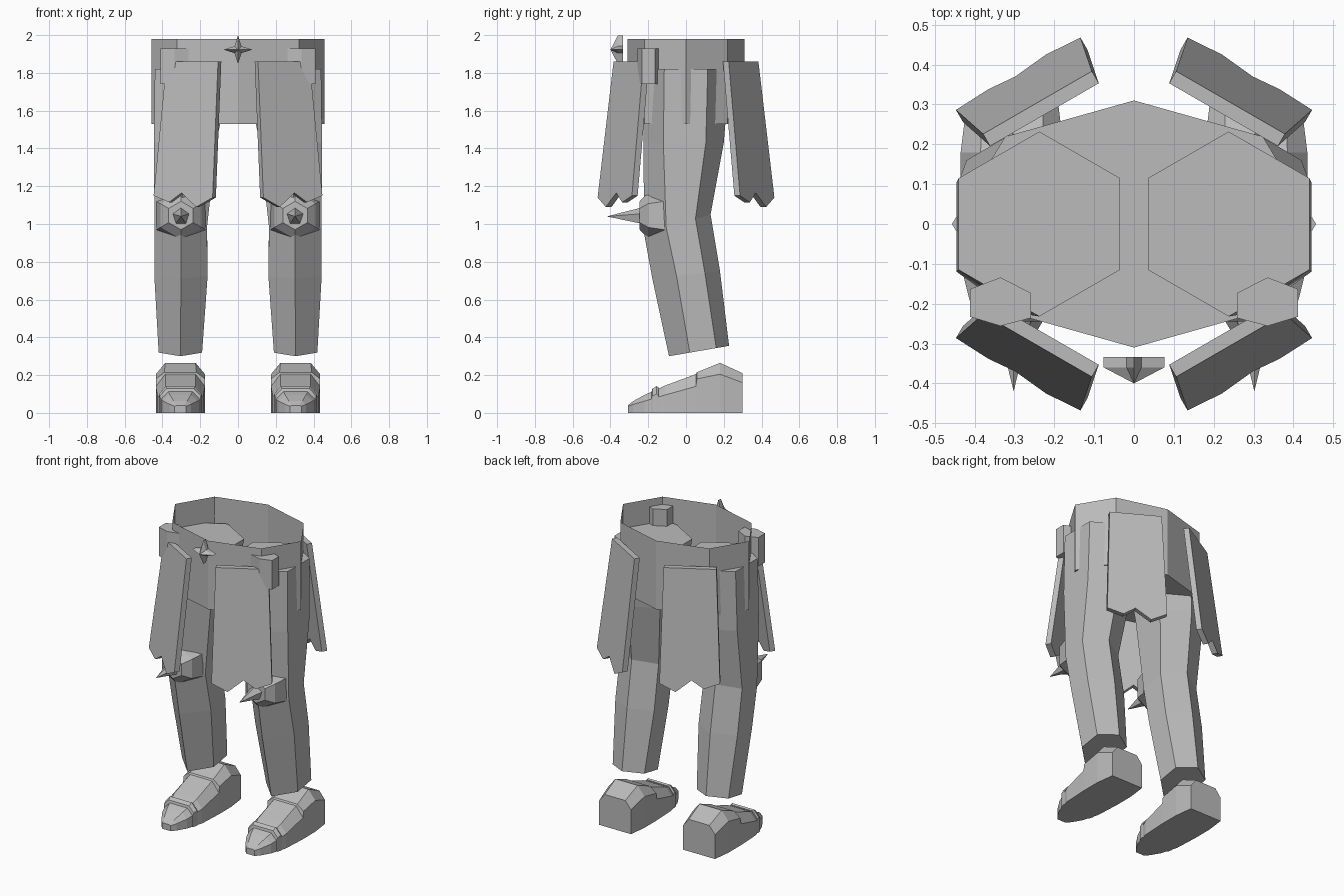
import bpy, bmesh, math
from mathutils import Vector

if "Cube" in bpy.data.objects:
    bpy.data.objects.remove(bpy.data.objects["Cube"])

grey = bpy.data.materials.new("plain_grey")
grey.diffuse_color = (0.5, 0.5, 0.5, 1)
grey.use_nodes = True
grey.node_tree.nodes["Principled BSDF"].inputs["Base Color"].default_value = grey.diffuse_color


def make(name, verts, faces, sx=1, sy=1, fix=True):
    """Mesh object from points and faces, mirrored by sx / sy."""
    me = bpy.data.meshes.new(name)
    me.from_pydata([(x * sx, y * sy, z) for x, y, z in verts], [], faces)
    me.materials.append(grey)
    if fix:
        bm = bmesh.new()
        bm.from_mesh(me)
        bmesh.ops.recalc_face_normals(bm, faces=bm.faces)
        bm.to_mesh(me)
        bm.free()
    ob = bpy.data.objects.new(name, me)
    bpy.context.collection.objects.link(ob)
    return ob


def loft(name, rings, sx=1, sy=1, start=True, end=True, fix=True):
    """Skin a list of equal-length rings, with optional end caps."""
    n = len(rings[0])
    verts = [p for r in rings for p in r]
    faces = [(k * n + i, k * n + (i + 1) % n, (k + 1) * n + (i + 1) % n, (k + 1) * n + i)
             for k in range(len(rings) - 1) for i in range(n)]
    if start:
        faces.append(tuple(reversed(range(n))))
    if end:
        faces.append(tuple(range((len(rings) - 1) * n, len(rings) * n)))
    return make(name, verts, faces, sx, sy, fix)


def spike(name, base, tip, sx=1):
    n = len(base)
    faces = [(i, (i + 1) % n, n) for i in range(n)] + [tuple(range(n))]
    return make(name, base + [tip], faces, sx)


def circle_xz(cx, cz, y, r, n, turn=90):
    return [(cx + r * math.cos(math.radians(turn) + 2 * math.pi * i / n), y,
             cz + r * math.sin(math.radians(turn) + 2 * math.pi * i / n)) for i in range(n)]


# Waist: eight-sided band, open on top, with a floor
def waist_ring(z):
    return [(0.457 * math.cos(math.pi * i / 4), 0.31 * math.sin(math.pi * i / 4), z) for i in range(8)]


loft("waist", [waist_ring(1.53), waist_ring(1.98)], end=False, fix=False)

# Belt ornament: four-pointed star plate with a raised point
star = [(r * math.cos(math.pi * i / 4), r * math.sin(math.pi * i / 4))
        for i in range(8) for r in [0.076 if i % 2 == 0 else 0.026]]
back, front = [[(x, y, 1.923 + z) for x, z in star] for y in (-0.334, -0.36)]
loft("star_plate", [back, front], end=False)
spike("star_point", front, (0, -0.40, 1.923))


# Leg ring: centre x, half width, four y stations, z at front and at back
def leg_ring(cx, hw, yf, ymf, ymb, yb, zf, zb):
    pts = [(0, yf), (hw, ymf), (hw, ymb), (0, yb), (-hw, ymb), (-hw, ymf)]
    return [(cx + x, y, zf + (zb - zf) * (y - yf) / (yb - yf)) for x, y in pts]


leg = [leg_ring(0.305, 0.115, -0.09, 0.02, 0.16, 0.228, 0.30, 0.355),
       leg_ring(0.302, 0.141, -0.178, -0.05, 0.10, 0.18, 0.71, 0.75),
       leg_ring(0.303, 0.139, -0.222, -0.105, 0.05, 0.13, 0.95, 1.05),
       leg_ring(0.280, 0.165, -0.225, -0.12, 0.105, 0.20, 1.43, 1.43),
       leg_ring(0.2375, 0.2025, -0.232, -0.115, 0.115, 0.232, 1.82, 1.82)]


# Foot ring: y, half width, shoulder height, top height, top half width
def foot_ring(y, w, sz, tz, tw):
    return [(0.305 + x, y, z) for x, z in
            [(-w, 0), (w, 0), (w, sz), (tw, tz), (-tw, tz), (-w, sz)]]


foot = [foot_ring(*a) for a in [
    (0.30, 0.115, 0.16, 0.21, 0.075), (0.18, 0.13, 0.205, 0.265, 0.08),
    (0.058, 0.13, 0.18, 0.215, 0.085), (0.052, 0.13, 0.14, 0.205, 0.08),
    (-0.11, 0.122, 0.095, 0.145, 0.08), (-0.22, 0.09, 0.062, 0.095, 0.055),
    (-0.28, 0.055, 0.045, 0.062, 0.035), (-0.307, 0.03, 0.035, 0.04, 0.018)]]
band = [foot_ring(*a) for a in [
    (-0.145, 0.114, 0.092, 0.135, 0.078), (-0.155, 0.114, 0.10, 0.142, 0.078),
    (-0.178, 0.109, 0.09, 0.128, 0.073), (-0.182, 0.106, 0.08, 0.112, 0.07)]]

# Hanging plate: tilted slab turned 30 degrees, ragged lower edge
T = Vector((math.cos(math.radians(30)), 0.5, 0))
N = Vector((0.5, -math.cos(math.radians(30)), 0))
EDGE = [(0, 1.14), (0.27, 1.09), (0.53, 1.165), (0.73, 1.115), (1, 1.15)]


def plate_side(inset):
    pts = []
    for f, z in [(1, 1.86), (0, 1.86)] + EDGE:
        drop = (1.86 - z) / 0.74
        lo, hi = -0.10 - 0.018 * drop, 0.215 + 0.03 * drop
        p = T * (lo + (hi - lo) * f) + N * (0.385 + 0.09 * drop - inset)
        pts.append((p.x, p.y, z))
    return pts


# Belt post: flattened hexagonal prism
post = [[(0.335 + x, -0.196 + y, z) for x, y in
         [(0, -0.06), (0.076, -0.037), (0.076, 0.033), (0, 0.062), (-0.076, 0.023), (-0.076, -0.04)]]
        for z in (1.74, 1.93)]

for s, side in ((1, "right"), (-1, "left")):
    loft(side + "_leg", leg, s)
    loft(side + "_foot", foot, s)
    loft(side + "_toe_band", band, s)
    loft(side + "_belt_post", post, s)
    for sy, end in ((1, "front"), (-1, "back")):
        loft(f"{side}_{end}_plate", [plate_side(0), plate_side(0.035)], s, sy)
    # Knee guard with its spike
    loft(side + "_knee_guard", [circle_xz(0.302, 1.045, -0.115, 0.15, 6),
                                circle_xz(0.302, 1.045, -0.20, 0.125, 6),
                                circle_xz(0.302, 1.045, -0.245, 0.075, 6)], s)
    spike(side + "_knee_spike", circle_xz(0.302, 1.04, -0.24, 0.046, 5), (0.302, -0.42, 1.04), s)
